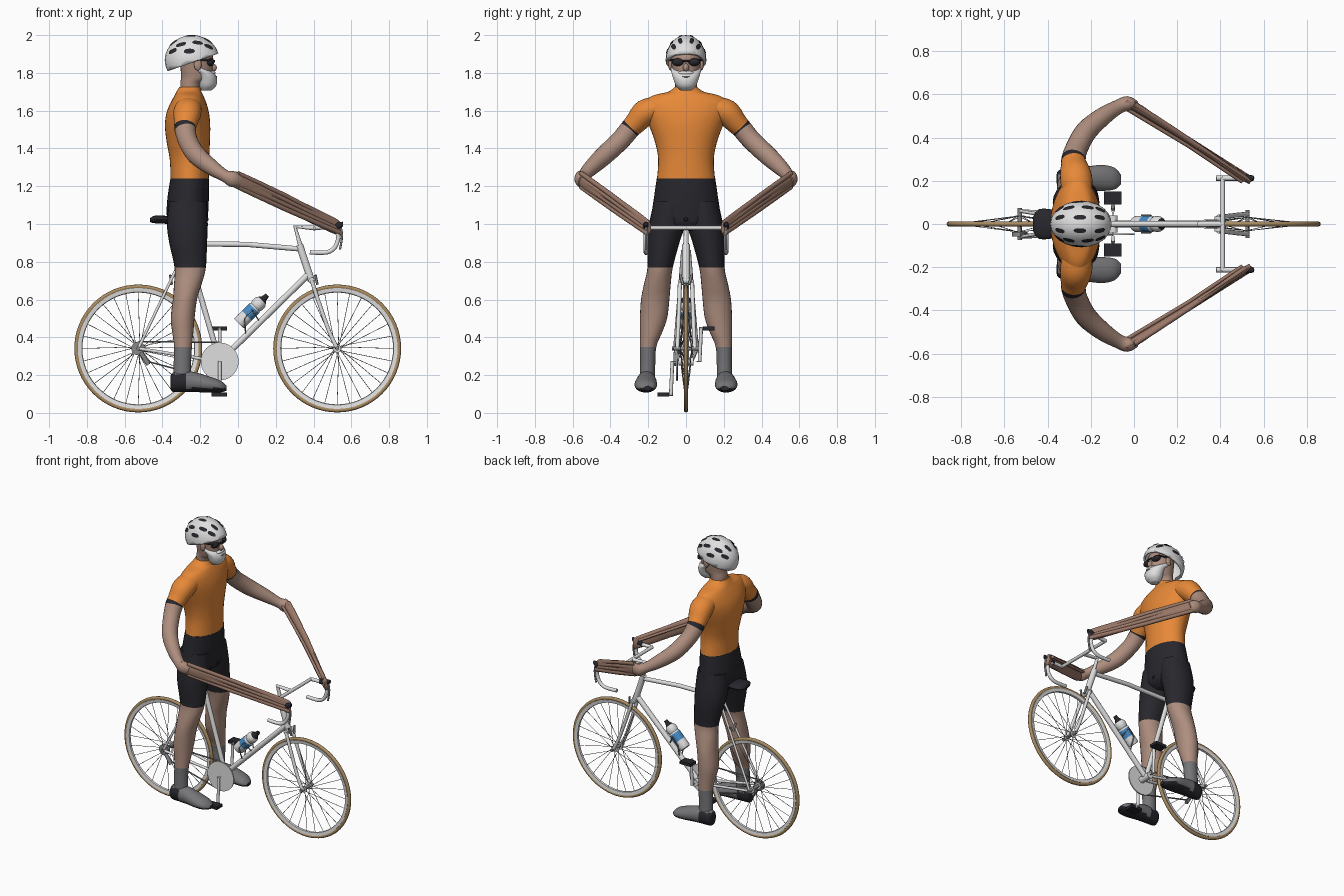
import bpy, bmesh, math
from mathutils import Vector as V

if "Cube" in bpy.data.objects:
    bpy.data.objects.remove(bpy.data.objects["Cube"], do_unlink=True)


def paint(name, r, g, b):
    m = bpy.data.materials.new(name)
    m.use_nodes = True
    m.diffuse_color = (r, g, b, 1)
    m.node_tree.nodes["Principled BSDF"].inputs["Base Color"].default_value = (r, g, b, 1)
    return m


ORANGE = paint("jersey orange", .8, .25, .04)
BLACK = paint("soft black", .02, .02, .026)
SKIN = paint("skin", .42, .27, .21)
TAN_SKIN = paint("tanned skin", .33, .19, .14)
WHITE = paint("white", .74, .74, .74)
TAN = paint("tan tyre", .4, .26, .12)
STEEL = paint("steel grey", .25, .25, .26)
GREY = paint("fabric grey", .18, .18, .19)
BLUE = paint("bottle blue", .06, .25, .55)
X, Y, Z = V((1, 0, 0)), V((0, 1, 0)), V((0, 0, 1))


def finish(name, bm, mats, rule=None):
    bmesh.ops.recalc_face_normals(bm, faces=bm.faces)
    for f in bm.faces:
        f.smooth = True
        if rule:
            f.material_index = rule(f.calc_center_median())
    me = bpy.data.meshes.new(name)
    bm.to_mesh(me)
    bm.free()
    for m in mats:
        me.materials.append(m)
    ob = bpy.data.objects.new(name, me)
    bpy.context.collection.objects.link(ob)
    return ob


def sweep(bm, rows, ref, axis=None, n=20, steps=4, side=1):
    """Rows are x, y, z, half size along ref, half size across, colour slot."""
    rows = [tuple(r) + (0,) * (6 - len(r)) for r in rows]
    keys = [V(r[:5]) for r in rows]
    dense, slots = [], []
    for i in range(len(keys) - 1):
        p0, p1, p2, p3 = keys[max(i - 1, 0)], keys[i], keys[i + 1], keys[min(i + 2, len(keys) - 1)]
        for k in range(steps):
            t = k / steps
            if steps == 1:
                dense.append(p1)
            else:
                dense.append(p1 + (p2 - p0) * (t / 2) + (p0 * 2 - p1 * 5 + p2 * 4 - p3) * (t * t / 2)
                             + (p1 * 3 - p0 - p2 * 3 + p3) * (t ** 3 / 2))
            slots.append(rows[i][5])
    dense.append(keys[-1])
    rings = []
    for i, d in enumerate(dense):
        t = axis or (V(dense[min(i + 1, len(dense) - 1)][:3]) - V(dense[max(i - 1, 0)][:3])).normalized()
        u = (ref - t * ref.dot(t)).normalized()
        w = t.cross(u)
        ring = []
        for j in range(n):
            a = math.tau * j / n
            p = V(d[:3]) + u * (math.cos(a) * d[3]) + w * (math.sin(a) * d[4])
            ring.append(bm.verts.new((p.x, p.y * side, p.z)))
        rings.append(ring)
    for i, slot in enumerate(slots):
        for j in range(n):
            q = (j + 1) % n
            bm.faces.new((rings[i][j], rings[i][q], rings[i + 1][q], rings[i + 1][j])).material_index = slot
    bm.faces.new(rings[0])
    bm.faces.new(rings[-1]).material_index = slots[-1]


def loft(name, rows, mats, ref=X, axis=None, rule=None, **kw):
    bm = bmesh.new()
    sweep(bm, rows, ref, axis, **kw)
    return finish(name, bm, mats, rule)


def rods(name, paths, r, mat, n=10, steps=1):
    bm = bmesh.new()
    for path in paths:
        d = (V(path[-1]) - V(path[0])).normalized()
        sweep(bm, [tuple(p) + (r, r) for p in path], Z if abs(d.y) > .7 else Y, n=n, steps=steps)
    return finish(name, bm, [mat])


def lathe(name, profile, centre, mat, n=64):
    """Closed (radius, y) profile turned about the y axis."""
    bm = bmesh.new()
    rings = [[bm.verts.new((centre[0] + r * math.cos(math.tau * k / n), centre[1] + y,
                            centre[2] + r * math.sin(math.tau * k / n))) for r, y in profile] for k in range(n)]
    m = len(profile)
    for k in range(n):
        a, b = rings[k], rings[(k + 1) % n]
        for j in range(m):
            bm.faces.new((a[j], a[(j + 1) % m], b[(j + 1) % m], b[j]))
    return finish(name, bm, [mat])


def ball(name, c, size, mat):
    bm = bmesh.new()
    bmesh.ops.create_uvsphere(bm, u_segments=24, v_segments=14, radius=1)
    for v in bm.verts:
        v.co = V(c) + V(p * s for p, s in zip(v.co, size))
    return finish(name, bm, [mat])


def disc(name, x, y, z, r, half, mat):
    return loft(name, [(x, y - half, z, r, r), (x, y + half, z, r, r)], [mat], ref=Z, n=40, steps=1)


# Wheels
AXLE = .341
for label, cx, hub in (("rear", -.528, .06), ("front", .525, .05)):
    c = (cx, 0, AXLE)
    lathe(label + "_tyre", [(.327 + .0115 * math.cos(a), .0115 * math.sin(a))
                            for a in [math.tau * k / 10 for k in range(10)]], c, TAN)
    lathe(label + "_rim", [(.32, .011), (.299, .008), (.296, 0), (.299, -.008), (.32, -.011)], c, WHITE)
    spokes = []
    for k in range(28):
        s, a = (-1) ** k, math.tau * k / 28
        b = a + .5 * (-1) ** (k // 2)
        spokes.append([(cx + .017 * math.cos(b), s * hub * .6, AXLE + .017 * math.sin(b)),
                       (cx + .299 * math.cos(a), 0, AXLE + .299 * math.sin(a))])
    rods(label + "_spokes", spokes, .0016, STEEL, n=5)
    disc(label + "_hub", cx, 0, AXLE, .01, hub + .015, STEEL)
    for s in (-1, 1):
        disc(label + "_hub_flange", cx, s * hub * .6, AXLE, .021, .003, WHITE)

# Frame
BB, REAR, FRONT = (-.097, 0, .272), (-.528, 0, AXLE), (.525, 0, AXLE)
for name, path, r in (("top_tube", [(-.28, 0, .895), (.05, 0, .892), (.325, 0, .868)], .014),
                      ("seat_tube", [BB, (-.28, 0, .9)], .015),
                      ("seat_post", [(-.27, 0, .88), (-.305, 0, 1.01)], .012),
                      ("down_tube", [BB, (.375, 0, .735)], .017),
                      ("head_tube", [(.325, 0, .89), (.388, 0, .7)], .02),
                      ("stem", [(.335, 0, .87), (.302, 0, .985), (.41, 0, .978)], .013),
                      ("bottom_bracket", [(-.097, -.04, .272), (-.097, .04, .272)], .022),
                      ("fork_crown", [(.39, -.035, .7), (.39, .035, .7)], .017)):
    rods(name, [path], r, WHITE, n=14)
rods("fork_blades", [[(.39, s * .032, .7), (.44, s * .037, .55), (.483, s * .042, .43), (.525, s * .046, AXLE)]
                     for s in (-1, 1)], .011, WHITE, steps=3)
rods("seat_stays", [[(-.28, s * .018, .86), (-.528, s * .06, AXLE)] for s in (-1, 1)], .008, WHITE)
rods("chain_stays", [[(-.1, s * .03, .272), (-.528, s * .06, AXLE)] for s in (-1, 1)], .009, WHITE)
rods("brake_arms", [[(x, s * .03, z + .03), (x + .01, s * .016, z - .02)]
                    for x, z in ((-.36, .7), (.41, .7)) for s in (-1, 1)], .007, STEEL)
loft("saddle", [(-.466, 0, 1.02, .01, .035), (-.44, 0, 1.024, .02, .068), (-.37, 0, 1.022, .021, .065),
                (-.28, 0, 1.02, .018, .03), (-.18, 0, 1.025, .016, .018), (-.155, 0, 1.025, .006, .008)],
     [BLACK], ref=Z, axis=X)

# Handlebar, hoods and brake levers
rods("handlebar", [[(.41, -.215, .98), (.41, .215, .98)]], .011, WHITE)
for side, s in (("near", -1), ("far", 1)):
    y = s * .212
    rods(side + "_drop", [[(.408, y, .98), (.49, y, .978), (.53, y, .94), (.515, y, .88), (.47, y, .85),
                           (.38, y, .85)]], .012, WHITE, steps=4)
    loft(side + "_brake_hood", [(.48, y, .982, .015, .014), (.53, y, .99, .02, .016), (.556, y, 1.0, .012, .01)],
         [BLACK], ref=Z, axis=X)
    rods(side + "_brake_lever", [[(.54, y, 1.0), (.551, y, .94), (.54, y, .865)]], .006, STEEL, steps=3)

# Drivetrain
disc("chainring", -.097, -.048, .272, .1, .004, WHITE)
disc("cassette", -.528, -.048, AXLE, .036, .01, STEEL)
rods("chain", [[(-.528, -.048, .377), (-.097, -.048, .374)], [(-.47, -.048, .27), (-.097, -.048, .172)],
               [(-.528, -.048, .305), (-.49, -.048, .295), (-.47, -.048, .27)]], .0045, STEEL, n=6)
rods("derailleur_cage", [[(-.515, -.055, .32), (-.475, -.055, .255)]], .012, STEEL)
for side, s in (("near", -1), ("far", 1)):
    top = .272 + s * .175
    rods(side + "_crank", [[(-.097, s * .035, .272), (-.097, s * .072, .272), (-.097, s * .08, top)]], .01, WHITE)
    rods(side + "_pedal_axle", [[(-.097, s * .07, top), (-.097, s * .14, top)]], .008, STEEL)
    bm = bmesh.new()
    bmesh.ops.create_cube(bm, size=1)
    for v in bm.verts:
        v.co = V((-.098 + v.co.x * .082, s * .12 + v.co.y * .06, top + v.co.z * .02))
    finish(side + "_pedal", bm, [BLACK])

# Bottle on the down tube
DIR = V((1, 0, 1)).normalized()
bottle = [(0, .03, 0), (.008, .037, 0), (.06, .037, 2), (.115, .037, 0), (.125, .032, 0), (.135, .036, 0),
          (.16, .036, 0), (.175, .027, 1), (.19, .016, 1), (.215, .012, 1)]
loft("bottle", [tuple(V((.004, 0, .472)) + DIR * t) + (r, r, m) for t, r, m in bottle], [WHITE, BLACK, BLUE],
     ref=Y, steps=2)
rods("bottle_cage", [[(.04, s * .015, .42), (.035, s * .04, .5), (.075, s * .04, .545), (.11, s * .015, .49)]
                     for s in (-1, 1)], .004, STEEL, n=6)

# Torso and pelvis
loft("jersey", [(-.256, 0, 1.235, .101, .154), (-.257, 0, 1.34, .104, .147), (-.263, 0, 1.43, .114, .163),
                (-.267, 0, 1.52, .12, .195), (-.266, 0, 1.59, .112, .222), (-.262, 0, 1.645, .093, .222),
                (-.26, 0, 1.68, .076, .175), (-.26, 0, 1.7, .066, .095), (-.255, 0, 1.725, .056, .06)],
     [ORANGE], axis=Z, n=36)
loft("shorts_pelvis", [(-.256, 0, 1.24, .102, .155), (-.263, 0, 1.15, .109, .168), (-.268, 0, 1.06, .11, .178),
                       (-.266, 0, 1.0, .1, .15), (-.264, 0, .965, .06, .08)], [BLACK], axis=Z, n=32)

# Limbs, mirrored
for side, s in (("near", -1), ("far", 1)):
    loft(side + "_leg", [(-.265, .085, 1.12, .1, .085), (-.268, .1, 1.0, .108, .095), (-.264, .12, .9, .1, .085),
                         (-.253, .137, .77, .083, .067, 1), (-.266, .152, .68, .073, .071, 1),
                         (-.281, .163, .6, .064, .075, 1), (-.293, .172, .5, .063, .072, 1),
                         (-.292, .186, .42, .055, .057, 1), (-.291, .2, .35, .047, .043, 2),
                         (-.295, .203, .25, .046, .04, 2), (-.295, .205, .17, .046, .04, 2)],
         [BLACK, SKIN, GREY], axis=Z, side=s, n=24)
    loft(side + "_shoe", [(-.358, .21, .16, .03, .02), (-.345, .21, .163, .051, .04), (-.29, .21, .166, .055, .049),
                          (-.23, .21, .163, .053, .054), (-.15, .213, .15, .042, .06), (-.09, .21, .139, .03, .05),
                          (-.06, .205, .13, .012, .022)], [GREY, BLACK], ref=Z, axis=X, side=s, n=24,
         rule=lambda c: 1 if c.z < .132 or c.x < -.27 and c.z < .205 else 0)
    loft(side + "_arm", [(-.262, .15, 1.615, .06, .07), (-.268, .215, 1.59, .07, .074),
                         (-.276, .262, 1.54, .06, .064), (-.28, .288, 1.513, .055, .057, 1),
                         (-.279, .302, 1.497, .054, .056, 2), (-.265, .35, 1.44, .052, .052, 2),
                         (-.22, .43, 1.365, .051, .05, 2), (-.14, .5, 1.3, .042, .042, 2),
                         (-.07, .543, 1.255, .032, .033, 2), (-.03, .557, 1.238, .042, .034, 2),
                         (.01, .55, 1.225, .03, .02, 2)], [ORANGE, BLACK, SKIN], ref=Z, side=s, n=24)
    # Long outstretched hand
    loft(side + "_palm", [(-.045, .562, 1.24, .02, .015), (-.01, .552, 1.232, .045, .022),
                          (.25, .385, 1.115, .045, .014), (.5, .22, .995, .044, .014), (.54, .195, .98, .03, .012)],
         [TAN_SKIN], ref=Z, axis=V((.84, -.54, 0)), side=s)
    for k, off in enumerate((-.036, -.012, .012, .036)):
        rods("%s_finger_%d" % (side, k + 1),
             [[(0, s * .555, 1.232 + off), (.25, s * .392, 1.115 + off), (.545 - .01 * k, s * .205, .98 + off * .8)]],
             .013, TAN_SKIN, steps=2)
    rods(side + "_thumb", [[(-.03, s * .53, 1.245), (.25, s * .362, 1.125), (.5, s * .195, 1.01)]], .009, TAN_SKIN)

# Head and face
loft("head", [(-.255, 0, 1.66, .05, .056), (-.25, 0, 1.74, .055, .058), (-.222, 0, 1.775, .08, .066),
              (-.218, 0, 1.83, .086, .076), (-.22, 0, 1.89, .086, .08), (-.23, 0, 1.95, .06, .06)],
     [SKIN], axis=Z, n=28)
loft("beard", [(-.168, 0, 1.706, .025, .028), (-.163, 0, 1.73, .046, .052), (-.164, 0, 1.765, .054, .066),
               (-.175, 0, 1.795, .053, .075), (-.2, 0, 1.815, .05, .08), (-.222, 0, 1.84, .02, .08)],
     [WHITE], axis=Z, n=28)
ball("moustache", (-.137, 0, 1.8), (.018, .04, .012), WHITE)
ball("lips", (-.118, 0, 1.78), (.008, .02, .005), SKIN)
ball("nose", (-.134, 0, 1.828), (.022, .016, .022), SKIN)
for side, s in (("near", -1), ("far", 1)):
    ball(side + "_ear", (-.213, s * .083, 1.843), (.02, .01, .03), SKIN)
    ball(side + "_lens", (-.147, s * .039, 1.857), (.022, .036, .021), BLACK)
    rods(side + "_glasses_arm", [[(-.142, s * .066, 1.868), (-.215, s * .086, 1.868)]], .006, BLACK)
rods("glasses_bridge", [[(-.126, -.02, 1.863), (-.126, .02, 1.863)]], .005, BLACK)

# Helmet shell, trimmed on a slant
HC, HR = V((-.243, 0, 1.868)), V((.145, .108, .132))
shell = ball("helmet", HC, HR, WHITE)
bm = bmesh.new()
bm.from_mesh(shell.data)
bmesh.ops.bisect_plane(bm, geom=bm.verts[:] + bm.edges[:] + bm.faces[:], plane_co=(-.24, 0, 1.855),
                       plane_no=(.35, 0, -1), clear_outer=True)
bm.to_mesh(shell.data)
bm.free()
solid = shell.modifiers.new("thickness", "SOLIDIFY")
solid.thickness = .014

# Helmet vents laid on the shell
bm = bmesh.new()
for cx, cy in ((-.68, .28), (-.05, .28), (.58, .28), (-.4, .68), (.2, .7), (.6, .6), (-.1, .93), (-.7, .62)):
    for s in (-1, 1):
        c = V((cx, cy * s, math.sqrt(max(0, 1 - cx * cx - cy * cy))))
        t = (X - c * c.x).normalized()
        w = c.cross(t)
        pts = [c] + [c + t * (.2 * math.copysign(abs(math.cos(a)) ** .6, math.cos(a))) + w * (.1 * math.sin(a))
                     for a in [math.tau * k / 16 for k in range(16)]]
        vs = [bm.verts.new(HC + V(p * r for p, r in zip(q.normalized() * 1.025, HR))) for q in pts]
        for k in range(16):
            bm.faces.new((vs[0], vs[1 + k], vs[1 + (k + 1) % 16]))
finish("helmet_vents", bm, [BLACK])

# Smooth shading with sharp edges kept
bpy.ops.object.select_all(action="DESELECT")
for ob in bpy.context.collection.objects:
    if ob.type == "MESH":
        ob.select_set(True)
        bpy.context.view_layer.objects.active = ob
bpy.ops.object.shade_smooth_by_angle(angle=math.radians(42))
